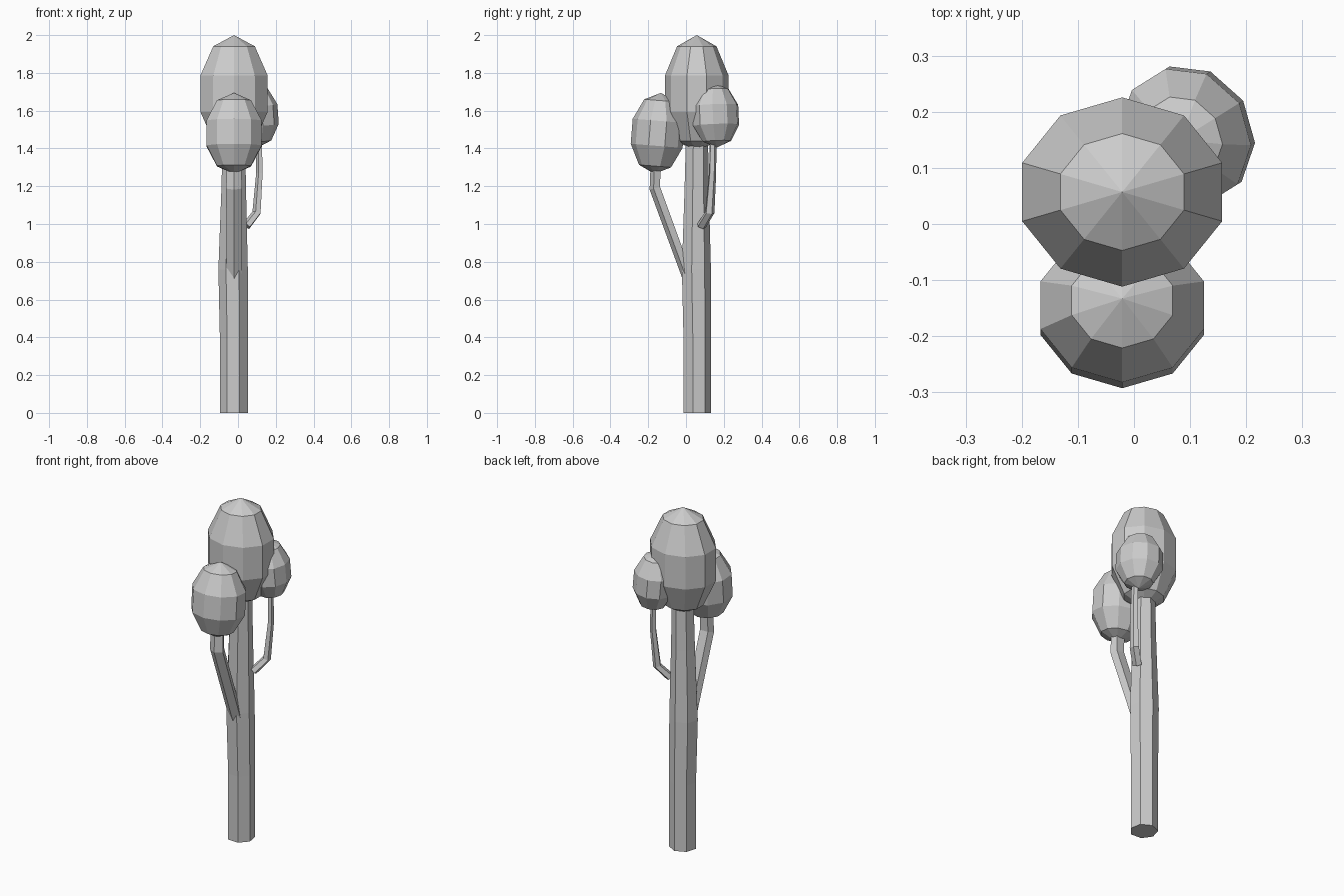
import bpy, bmesh, math
from mathutils import Vector, Matrix

if "Cube" in bpy.data.objects:
    bpy.data.objects.remove(bpy.data.objects["Cube"])


def finish(name, bm):
    bmesh.ops.recalc_face_normals(bm, faces=bm.faces)
    mesh = bpy.data.meshes.new(name)
    bm.to_mesh(mesh)
    bm.free()
    ob = bpy.data.objects.new(name, mesh)
    bpy.context.collection.objects.link(ob)
    return ob


def limb(name, path, sides, heading, squash=1.0, phase=0.0, level=False):
    """Faceted tube through (x, y, z, radius) points; squash flattens it along its heading."""
    bm = bmesh.new()
    pts = [Vector(p[:3]) for p in path]
    out = Vector((math.cos(heading), math.sin(heading), 0))
    side = Vector((-out.y, out.x, 0))
    rings = []
    for i, p in enumerate(pts):
        t = (pts[min(i + 1, len(pts) - 1)] - pts[max(i - 1, 0)]).normalized()
        if level:
            t = Vector((0, 0, 1))
        depth = side.cross(t).normalized()
        r = path[i][3]
        ring = []
        for k in range(sides):
            a = phase + math.tau * k / sides
            ring.append(bm.verts.new(p - depth * (-math.cos(a) * r * squash) + side * math.sin(a) * r))
        rings.append(ring)
    for lo, hi in zip(rings, rings[1:]):
        for k in range(sides):
            n = (k + 1) % sides
            bm.faces.new((lo[k], lo[n], hi[n], hi[k]))
    bm.faces.new(rings[0])
    bm.faces.new(rings[-1])
    return finish(name, bm)


def crown(name, centre, radius, height, turn=0.0, lean=0.0):
    """Ten-sided egg of foliage, slightly flattened in local y."""
    bm = bmesh.new()
    bmesh.ops.create_uvsphere(bm, u_segments=10, v_segments=5, radius=1)
    m = (Matrix.Translation(centre) @ Matrix.Rotation(math.radians(turn), 4, 'Z')
         @ Matrix.Rotation(lean, 4, 'X') @ Matrix.Diagonal((radius, radius * 0.9, height, 1)))
    bm.transform(m)
    return finish(name, bm)


# Trunk
limb("trunk", [(-0.021, 0.057, 0, 0.076), (-0.021, 0.057, 0.39, 0.076),
               (-0.025, 0.052, 0.76, 0.08), (-0.022, 0.054, 1.18, 0.067),
               (-0.021, 0.056, 1.5, 0.06)], 7, 0, phase=math.radians(87), level=True)

# Side branches
limb("front_branch", [(-0.02, 0.01, 0.72, 0.042), (-0.021, -0.162, 1.19, 0.044),
                      (-0.021, -0.157, 1.36, 0.04)], 5, math.radians(-90), 0.72)
limb("right_branch", [(0.045, 0.082, 0.99, 0.027), (0.1, 0.125, 1.06, 0.027),
                      (0.115, 0.14, 1.27, 0.021), (0.112, 0.143, 1.47, 0.019)],
     5, math.radians(32), 0.85)

# Foliage crowns, the side ones leaning in towards the trunk
crown("main_crown", (-0.021, 0.057, 1.69), 0.197, 0.31)
crown("front_crown", (-0.021, -0.15, 1.48), 0.161, 0.215, 180, 0.08)
crown("right_crown", (0.094, 0.157, 1.575), 0.134, 0.17, -58, 0.08)
